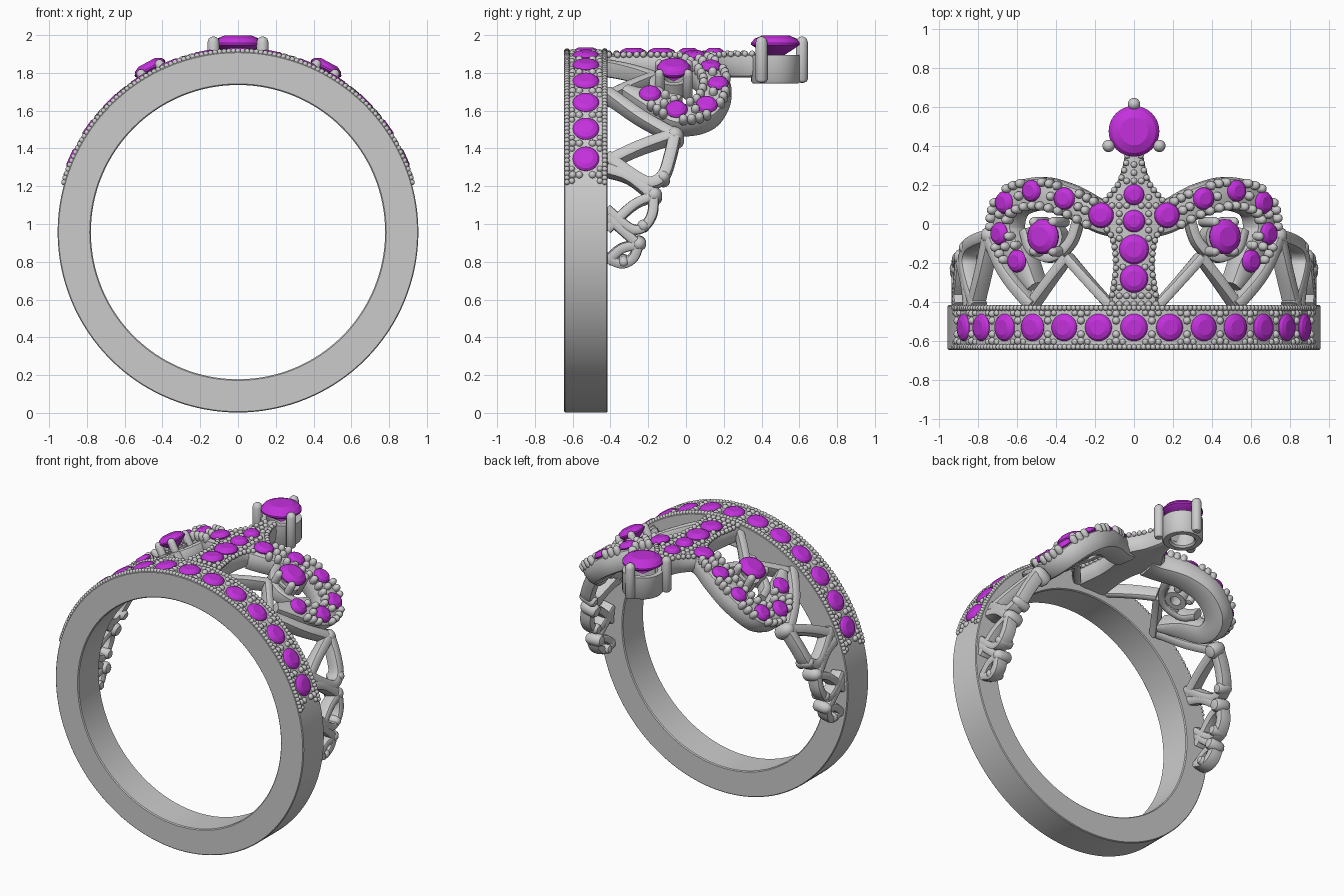
import bpy, bmesh
from math import sin, cos, asin, acos, pi, radians, hypot
from mathutils import Vector, Matrix

if "Cube" in bpy.data.objects:
    bpy.data.objects.remove(bpy.data.objects["Cube"])

R, C = 0.955, 0.957          # ring outer radius and centre height
SIDES = (1, -1)


def wrap(u, y, r):
    """Flat position (u along the ring, y across) to a point at radius r."""
    a = u / R
    return Vector((r * sin(a), y, C + r * cos(a)))


def frame(u, y, r):
    return Matrix.Translation(wrap(u, y, r)) @ Matrix.Rotation(u / R, 4, 'Y')


def ux(x):
    return R * asin(x / R)               # from top-view x


def uz(z):
    return R * acos((z - C) / 0.91)      # from side-view z


def finish(bm, name, mat=None, angle=40):
    bmesh.ops.recalc_face_normals(bm, faces=bm.faces)
    me = bpy.data.meshes.new(name)
    bm.to_mesh(me)
    bm.free()
    ob = bpy.data.objects.new(name, me)
    bpy.context.collection.objects.link(ob)
    if mat:
        me.materials.append(mat)
    bpy.ops.object.select_all(action='DESELECT')
    ob.select_set(True)
    bpy.context.view_layer.objects.active = ob
    bpy.ops.object.shade_smooth_by_angle(angle=radians(angle))
    return ob


def lathe(bm, prof, m, n=16, closed=False):
    """Spin (radius, height) pairs about local z."""
    rings = []
    for r, h in prof:
        if r < 1e-6:
            rings.append([bm.verts.new(m @ Vector((0, 0, h)))])
        else:
            rings.append([bm.verts.new(m @ Vector((r * cos(2 * pi * i / n), r * sin(2 * pi * i / n), h)))
                          for i in range(n)])
    pairs = list(zip(rings, rings[1:])) + ([(rings[-1], rings[0])] if closed else [])
    for a, b in pairs:
        for i in range(n):
            j = (i + 1) % n
            q = [a[i % len(a)], a[j % len(a)], b[j % len(b)], b[i % len(b)]]
            bm.faces.new(list(dict.fromkeys(q)))


def bead(bm, m, r, n=8):
    lathe(bm, [(r * sin(k * pi / 5), -r * cos(k * pi / 5)) if 0 < k < 5 else (0, r * (-1 if k == 0 else 1))
               for k in range(6)], m, n)


def prong(bm, m, r, h0, h1):
    lathe(bm, [(0, h0 - r * .6), (r * .75, h0 - r * .4), (r, h0), (r, h1 - r), (r * .8, h1 - r * .4),
               (r * .4, h1 - r * .08), (0, h1)], m, 14)


def gem(bm, m, r, up, down):
    lathe(bm, [(0, -down), (r, -up * .15), (r, up * .1), (r * .86, up * .6), (r * .55, up), (0, up)], m, 24)


def smooth(pts, k=8):
    """Catmull-Rom through the points."""
    p = [Vector(q) for q in pts]
    p = [2 * p[0] - p[1]] + p + [2 * p[-1] - p[-2]]
    out = []
    for a, b, c, d in zip(p, p[1:], p[2:], p[3:]):
        for i in range(k):
            t = i / k
            out.append(.5 * (2 * b + (c - a) * t + (2 * a - 5 * b + 4 * c - d) * t * t
                             + (3 * b - a - 3 * c + d) * t ** 3))
    return out + [p[-2]]


HALF = [(-1, .7), (-.85, .93), (-.5, 1), (0, 1), (.5, 1), (.85, .93), (1, .7)]
SECT = HALF + [(-t, 1 - a) for t, a in HALF]


def ribbon(bm, pts, r0, r1, s=1, k=8):
    """Rounded strip along (u, y, half width) points, wrapped on the ring."""
    path = smooth(pts, k)
    rows = []
    for i, p in enumerate(path):
        d = path[min(i + 1, len(path) - 1)] - path[max(i - 1, 0)]
        d = Vector((d.x, d.y)).normalized()
        rows.append([bm.verts.new(wrap(s * (p.x - d.y * p.z * t), p.y + d.x * p.z * t, r0 + (r1 - r0) * a))
                     for t, a in SECT])
    n = len(SECT)
    for a, b in zip(rows, rows[1:]):
        for i in range(n):
            bm.faces.new((a[i], a[(i + 1) % n], b[(i + 1) % n], b[i]))
    bm.faces.new(rows[0])
    bm.faces.new(rows[-1])
    return path


purple = bpy.data.materials.new("purple_gem")
purple.diffuse_color = (0.55, 0.03, 0.72, 1)
purple.use_nodes = True
purple.node_tree.nodes["Principled BSDF"].inputs["Base Color"].default_value = purple.diffuse_color

# Ring band with slightly softened edges
bm = bmesh.new()
lathe(bm, [(.785, -.645), (.95, -.645), (R, -.64), (R, -.42), (.95, -.415), (.785, -.415),
           (.779, -.421), (.779, -.639)],
      Matrix.Translation((0, 0, C)) @ Matrix.Rotation(-pi / 2, 4, 'X'), 128, True)
finish(bm, "ring_band")

# Row of gems along the band, with fine beaded borders
gems, beads = bmesh.new(), bmesh.new()
step = radians(11) * R
for i in range(-6, 7):
    gem(gems, frame(i * step, -.53, .953), .07, .024, .06)
for i in range(-7, 7):
    for y in (-.600, -.565, -.495, -.460):
        bead(beads, frame((i + .5) * step, y, .953), .021)
    for e in (-.034, .034):
        for y in (-.604, -.456):
            bead(beads, frame((i + .5) * step + e, y, .953), .017)
for i in range(-51, 52):
    for y in (-.630, -.430):
        bead(beads, frame(i * radians(74) * R / 51, y, .958), .0155)
finish(gems, "band_gems", purple, 20)
finish(beads, "band_beads")

# Central spire and curled side arms
bm = bmesh.new()
spire = ribbon(bm, [(0, -.43, .14), (0, -.3, .12), (0, -.2, .11), (0, -.07, .13), (0, .03, .2), (0, .1, .18),
                    (0, .2, .10), (0, .3, .06), (0, .40, .045)], .82, .945)
ARM = [(.10, .02, .09), (.19, .04, .085), (.36, .12, .085), (.53, .155, .085), (.67, .10, .085),
       (.70, -.04, .08), (.615, -.19, .07), (.54, -.32, .035)]
ARM = [(ux(x), y, w) for x, y, w in ARM]
for s in SIDES:
    arm = ribbon(bm, ARM, .805, .94, s, 10)
finish(bm, "crown_plate_and_curls")

# Gems set in the crown
spots = [(0, .15, .053), (0, .015, .057), (0, -.13, .076), (0, -.28, .072)]
for s in SIDES:
    spots += [(s * ux(x), y, r) for x, y, r in [(.17, .045, .065), (.36, .13, .057), (.53, .17, .055),
              (.67, .11, .058), (.695, -.05, .058), (.605, -.19, .058)]]
gems, beads = bmesh.new(), bmesh.new()
for u, y, r in spots:
    gem(gems, frame(u, y, .948), r, .026, .06)
finish(gems, "crown_gems", purple, 20)

# Pave beads filling the spire and lining the arms, kept clear of gems
placed = []


def pave(u, y, r, tall=0):
    if all(hypot(u - a, y - b) > c + r * .45 for a, b, c in spots) and \
            all(hypot(u - a, y - b) > (r + c) * .88 for a, b, c in placed):
        placed.append((u, y, r))
        m = frame(u, y, .945)
        prong(beads, m, r, -.02, tall) if tall else bead(beads, m, r)


for p in spire[4:-3]:
    for s in SIDES:
        pave(s * max(p.z - .016, 0), p.y, .017)
for s in SIDES:
    for i, p in enumerate(arm[12:-8]):
        q = arm[i + 13] - p
        d = Vector((q.x, q.y)).normalized()
        for t in (0, .72, -.72):
            pave(s * (p.x - d.y * p.z * t), p.y + d.x * p.z * t, .023, .032)
for j in range(36):
    y = -.41 + j * .021
    w = min(spire, key=lambda p: abs(p.y - y)).z
    for i in range(-5, 6):
        u = i * .038 + (j % 2) * .019
        if abs(u) < w - .01:
            pave(u, y, .018)
finish(beads, "crown_beads")

# Large top gem in a three-prong cup
top = Matrix.Translation((0, .475, 1.955))
gems, metal = bmesh.new(), bmesh.new()
gem(gems, top, .13, .043, .09)
lathe(metal, [(.13, -.06), (.13, -.2), (.12, -.212), (.085, -.212), (.075, -.2), (.095, -.06)], top, 32, True)
for x, y in ((-.13, .40), (.13, .40), (0, .614)):
    prong(metal, Matrix.Translation((x, y, 1.955)), .032, -.19, .038)

# Raised gems inside the curls, each with a cup and prongs
for s in SIDES:
    m = frame(s * ux(.452), -.065, .985)
    gem(gems, m, .09, .035, .08)
    lathe(metal, [(.078, -.06), (.07, -.15), (.035, -.15), (.05, -.06)], m, 24, True)
    for x, y in ((.055, .075), (-.055, .075), (.055, -.075), (-.055, -.075)):
        prong(metal, m @ Matrix.Translation((s * x, y, 0)), .026, -.14, .02)
finish(gems, "large_gems", purple, 20)
finish(metal, "gem_settings")

# Openwork below the crown: struts, loops and rounded tips down both shoulders
bm, tips = bmesh.new(), bmesh.new()
STRUTS = [[(ux(.13), -.42), (ux(.37), -.17)], [(ux(.37), -.17), (ux(.57), -.42)],
          [(ux(.30), .05), (ux(.35), -.09), (ux(.45), -.17), (ux(.56), -.13), (ux(.60), -.03)]]
SIDE = [[(-.42, 1.70), (-.25, 1.58), (-.06, 1.47)],
        [(-.42, 1.33), (-.25, 1.41), (-.08, 1.47)],
        [(-.06, 1.47), (-.085, 1.36), (-.12, 1.26), (-.19, 1.22), (-.28, 1.26), (-.42, 1.36)],
        [(-.42, 1.29), (-.30, 1.25), (-.17, 1.15)],
        [(-.17, 1.15), (-.18, 1.05), (-.23, .98), (-.30, .98), (-.42, 1.08)],
        [(-.17, 1.15), (-.28, 1.10), (-.42, .97)],
        [(-.42, 1.04), (-.34, .97), (-.25, .89)],
        [(-.25, .89), (-.28, .82), (-.34, .79), (-.42, .82)],
        [(-.25, .89), (-.34, .87), (-.42, .80)]]
for s in SIDES:
    for pts in STRUTS:
        ribbon(bm, [(u, y, .028) for u, y in pts], .83, .92, s, 6)
    for i, pts in enumerate(SIDE):
        ribbon(bm, [(uz(z), y, .034 if i < 4 else .028) for y, z in pts], .845, .935, s, 6)
    for y, z, r in ((-.06, 1.475, .05), (-.17, 1.155, .045), (-.25, .895, .04), (-.12, 1.25, .036),
                    (-.225, .99, .034), (-.33, .80, .03)):
        prong(tips, frame(s * uz(z), y, .91), r, -.07, .035)
finish(bm, "openwork_scrolls")
finish(tips, "scroll_tips")
